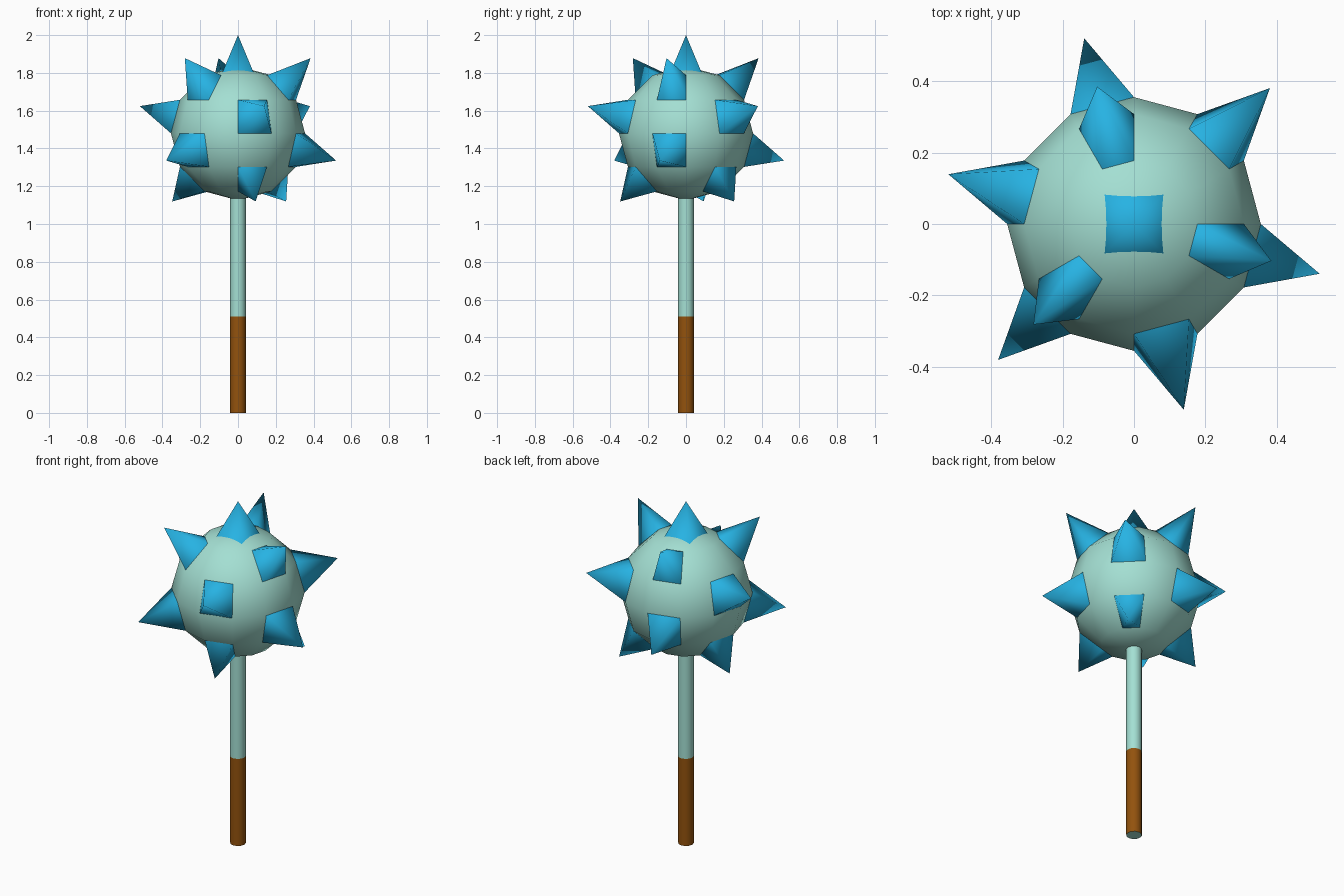
import bpy
import bmesh
from math import radians, sin, cos
from mathutils import Vector

cube = bpy.data.objects.get("Cube")
if cube:
    bpy.data.objects.remove(cube, do_unlink=True)

HEAD = Vector((0, 0, 1.48))
RADIUS = 0.355
GRIP_TOP = 0.51


def material(name, rgb):
    mat = bpy.data.materials.new(name)
    mat.use_nodes = True
    mat.diffuse_color = (*rgb, 1)
    mat.node_tree.nodes["Principled BSDF"].inputs["Base Color"].default_value = (*rgb, 1)
    return mat


mint = material("mint", (0.37, 0.74, 0.65))
blue = material("spike blue", (0.02, 0.45, 0.77))
brown = material("grip brown", (0.29, 0.085, 0.004))


def add_object(name, bm, *mats):
    mesh = bpy.data.meshes.new(name)
    bm.to_mesh(mesh)
    bm.free()
    for mat in mats:
        mesh.materials.append(mat)
    obj = bpy.data.objects.new(name, mesh)
    bpy.context.collection.objects.link(obj)
    return obj


def on_head(lon, lat, dist=RADIUS):
    a, b = radians(lon), radians(lat)
    return HEAD + dist * Vector((cos(a) * cos(b), sin(a) * cos(b), sin(b)))


def add_spike(name, corners, apex):
    bm = bmesh.new()
    base = [bm.verts.new(c) for c in corners]
    tip = bm.verts.new(apex)
    for i in range(4):
        bm.faces.new((base[i], base[(i + 1) % 4], tip))
    for face in bm.faces:
        face.smooth = True
    return add_object(name, bm, blue)


# Faceted round head, smooth shaded
bm = bmesh.new()
bmesh.ops.create_uvsphere(bm, u_segments=12, v_segments=6, radius=RADIUS)
bmesh.ops.translate(bm, verts=bm.verts, vec=HEAD)
for f in bm.faces:
    f.smooth = True
add_object("head", bm, mint)

# Rings of three spikes, each standing on one panel of the head
rings = [
    ("upper", 45, 105, 0.563),
    ("upper_middle", 15, 45, 0.557),
    ("lower_middle", -15, 105, 0.557),
    ("lower", -45, 45, 0.51),
]
for ring, lat, first, dist in rings:
    for k in range(3):
        lon = first + 120 * k
        panel = [on_head(lon + u * 15, lat + v * 15)
                 for u, v in ((-1, -1), (1, -1), (1, 1), (-1, 1))]
        add_spike(f"{ring}_spike_{k + 1}", panel, on_head(lon, lat, dist))

# Crown spike sunk into the top of the head
half, depth = 0.1, 1.76
add_spike("top_spike",
          [(-half, -half, depth), (half, -half, depth),
           (half, half, depth), (-half, half, depth)], (0, 0, 2))

# Shaft with a brown grip on its lower part
bm = bmesh.new()
top = 1.2
bmesh.ops.create_cone(bm, cap_ends=True, segments=12, radius1=0.042,
                      radius2=0.042, depth=top)
bmesh.ops.translate(bm, verts=bm.verts, vec=(0, 0, top / 2))
bmesh.ops.bisect_plane(bm, geom=bm.verts[:] + bm.edges[:] + bm.faces[:],
                       plane_co=(0, 0, GRIP_TOP), plane_no=(0, 0, 1))
bm.normal_update()
for f in bm.faces:
    side = abs(f.normal.z) < 0.5
    if side and f.calc_center_median().z < GRIP_TOP:
        f.material_index = 1
shaft = add_object("shaft", bm, mint, brown)
bpy.ops.object.select_all(action="DESELECT")
shaft.select_set(True)
bpy.context.view_layer.objects.active = shaft
bpy.ops.object.shade_smooth_by_angle(angle=radians(40))
